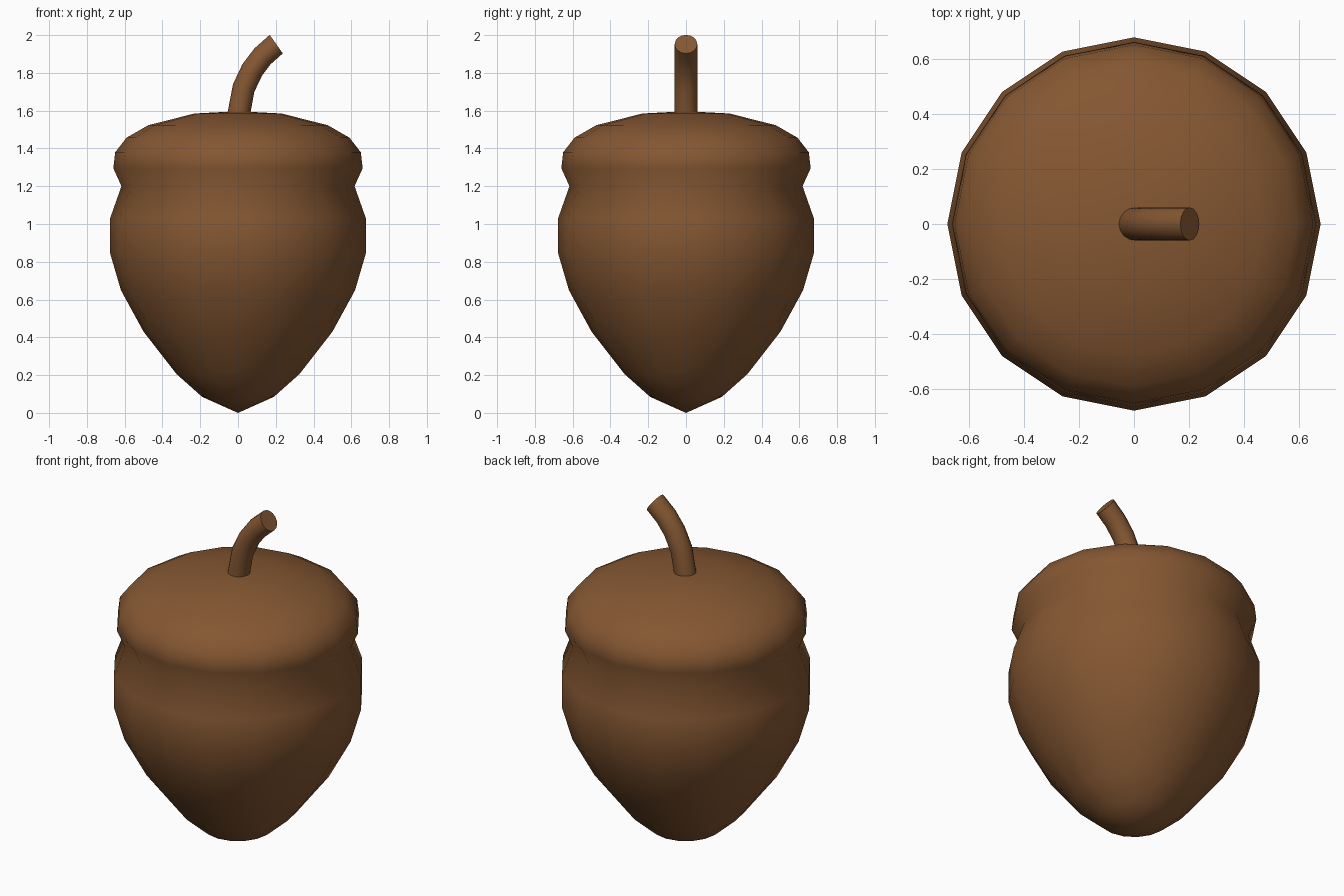
import bpy, bmesh, math
from mathutils import Vector

if "Cube" in bpy.data.objects:
    bpy.data.objects.remove(bpy.data.objects["Cube"])

SIDES = 16

brown = bpy.data.materials.new("acorn brown")
brown.diffuse_color = (0.235, 0.096, 0.032, 1)
brown.use_nodes = True
brown.node_tree.nodes["Principled BSDF"].inputs["Base Color"].default_value = brown.diffuse_color


def finish(name, bm):
    bmesh.ops.recalc_face_normals(bm, faces=bm.faces[:])
    mesh = bpy.data.meshes.new(name)
    bm.to_mesh(mesh)
    bm.free()
    mesh.materials.append(brown)
    obj = bpy.data.objects.new(name, mesh)
    bpy.context.collection.objects.link(obj)
    return obj


def bridge(bm, rings):
    for a, b in zip(rings, rings[1:]):
        for i in range(SIDES):
            j = (i + 1) % SIDES
            bm.faces.new((a[i], a[j], b[j], b[i]))


# Nut and cap: one continuous turned profile (radius, height)
profile = [(0.19, 0.085), (0.325, 0.205), (0.5, 0.43), (0.62, 0.65),
           (0.677, 0.845), (0.677, 1.03), (0.617, 1.20), (0.66, 1.295),
           (0.65, 1.38), (0.59, 1.457), (0.475, 1.523), (0.23, 1.585)]
bm = bmesh.new()
rings = [[bm.verts.new((r * math.cos(math.tau * i / SIDES),
                        r * math.sin(math.tau * i / SIDES), z))
          for i in range(SIDES)] for r, z in profile]
bridge(bm, rings)
for ring, z in ((rings[0], 0.0), (rings[-1], 1.597)):
    tip = bm.verts.new((0, 0, z))
    for i in range(SIDES):
        bm.faces.new((ring[i], ring[(i + 1) % SIDES], tip))
body = finish("nut_and_cap", bm)
for p in body.data.polygons:
    p.use_smooth = True

# Stem: rings along a bend (x, z, lean in degrees)
path = [(0.0, 1.56, 10), (0.03, 1.72, 20), (0.075, 1.815, 30),
        (0.13, 1.888, 44), (0.2025, 1.952, 55)]
bm = bmesh.new()
rings = []
for x, z, lean in path:
    t = math.radians(lean)
    side = Vector((math.cos(t), 0, -math.sin(t)))
    rings.append([bm.verts.new(Vector((x, 0, z))
                  + 0.06 * (math.cos(math.tau * i / SIDES) * side
                            + math.sin(math.tau * i / SIDES) * Vector((0, 1, 0))))
                  for i in range(SIDES)])
bridge(bm, rings)
bm.faces.new(rings[0])
bm.faces.new(rings[-1])
stem = finish("stem", bm)
bpy.context.view_layer.objects.active = stem
stem.select_set(True)
bpy.ops.object.shade_smooth_by_angle(angle=math.radians(40))
